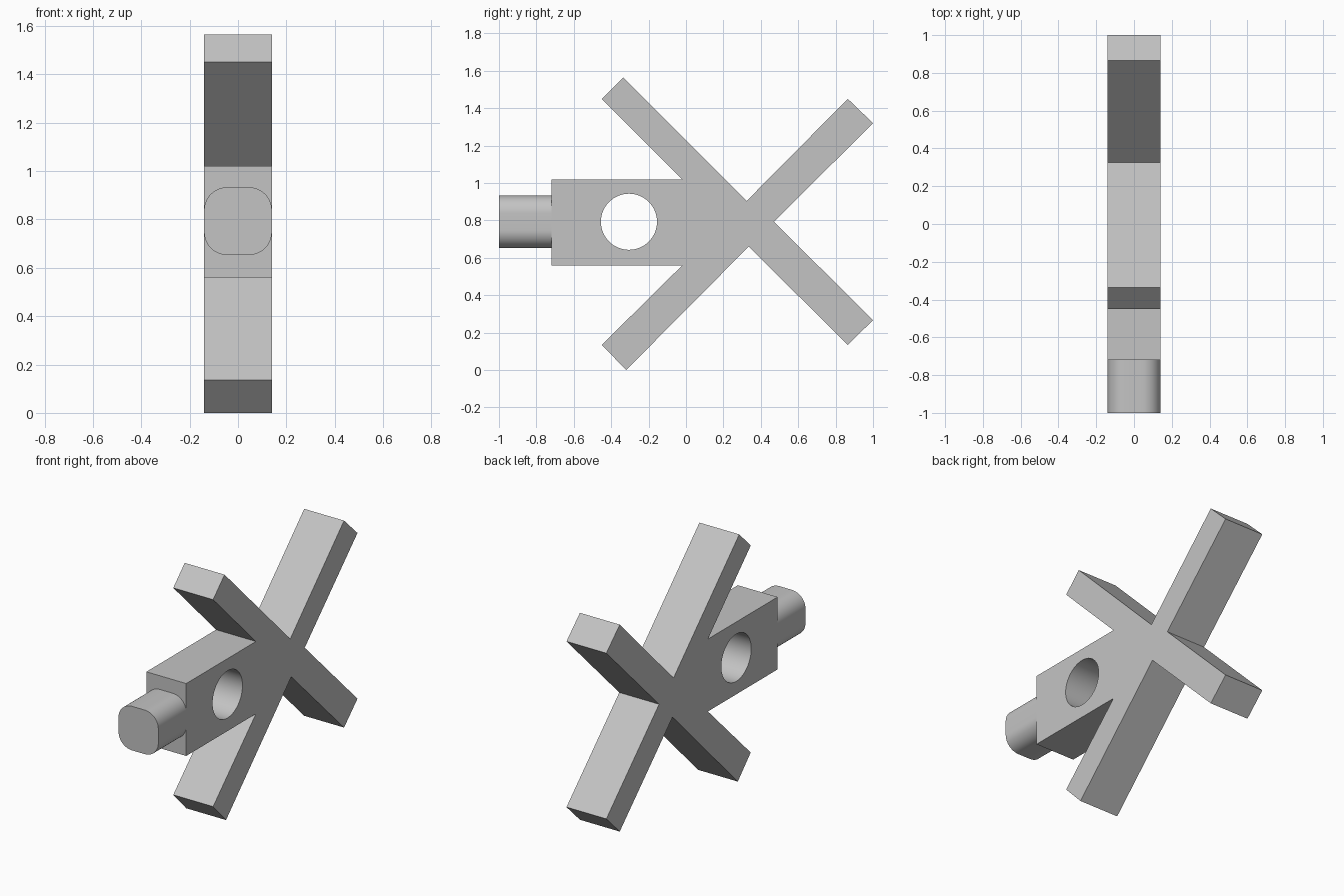
import bpy, bmesh, math

if "Cube" in bpy.data.objects:
    bpy.data.objects.remove(bpy.data.objects["Cube"], do_unlink=True)

HALF = 0.14  # half thickness of the whole piece

grey = bpy.data.materials.new("plain grey")
grey.use_nodes = True
GREY = (0.55, 0.55, 0.55, 1)
grey.diffuse_color = GREY
grey.node_tree.nodes["Principled BSDF"].inputs["Base Color"].default_value = GREY


def prism(name, points, offset):
    """Extrude a closed loop of 3D points by an offset into a solid."""
    bm = bmesh.new()
    face = bm.faces.new([bm.verts.new(p) for p in points])
    ext = bmesh.ops.extrude_face_region(bm, geom=[face])
    verts = [v for v in ext["geom"] if isinstance(v, bmesh.types.BMVert)]
    bmesh.ops.translate(bm, verts=verts, vec=offset)
    bmesh.ops.recalc_face_normals(bm, faces=bm.faces)
    mesh = bpy.data.meshes.new(name)
    bm.to_mesh(mesh)
    bm.free()
    mesh.materials.append(grey)
    obj = bpy.data.objects.new(name, mesh)
    bpy.context.collection.objects.link(obj)
    return obj


def arc(cx, cy, r, start, end, steps):
    angles = [math.radians(start + (end - start) * i / steps) for i in range(steps + 1)]
    return [(cx + r * math.cos(a), cy + r * math.sin(a)) for a in angles]


def smooth(obj):
    bpy.ops.object.select_all(action='DESELECT')
    obj.select_set(True)
    bpy.context.view_layer.objects.active = obj
    bpy.ops.object.shade_smooth_by_angle(angle=math.radians(30))


# Block with four diagonal arms, drawn as a side profile (y, z)
outline = [(-0.72, 0.56), (-0.02, 0.56), (-0.45, 0.135), (-0.32, 0.0),
           (0.335, 0.66), (0.865, 0.135), (1.0, 0.267), (0.47, 0.793),
           (1.0, 1.32), (0.865, 1.45), (0.325, 0.905), (-0.335, 1.565),
           (-0.45, 1.45), (-0.02, 1.02), (-0.72, 1.02)]
body = prism("crossed_arm_body", [(-HALF, y, z) for y, z in outline], (2 * HALF, 0, 0))

# Round hole through the block
ring = arc(-0.305, 0.793, 0.15, 0, 360, 64)[:-1]
cutter = prism("hole_cutter", [(-0.3, y, z) for y, z in ring], (0.6, 0, 0))
cutter.hide_render = True
cut = body.modifiers.new("hole", 'BOOLEAN')
cut.operation = 'DIFFERENCE'
cut.solver = 'EXACT'
cut.object = cutter
bpy.context.view_layer.objects.active = body
bpy.ops.object.modifier_apply(modifier=cut.name)
bpy.data.objects.remove(cutter, do_unlink=True)
smooth(body)

# Rounded-square peg on the front end
R, MID = 0.095, 0.793
inner = HALF - R
section = []
for i, (sx, sz) in enumerate([(1, 1), (-1, 1), (-1, -1), (1, -1)]):
    section += arc(sx * inner, MID + sz * inner, R, 90 * i, 90 * i + 90, 12)
peg = prism("rounded_peg", [(x, -1.0, z) for x, z in section], (0, 0.28, 0))
smooth(peg)
